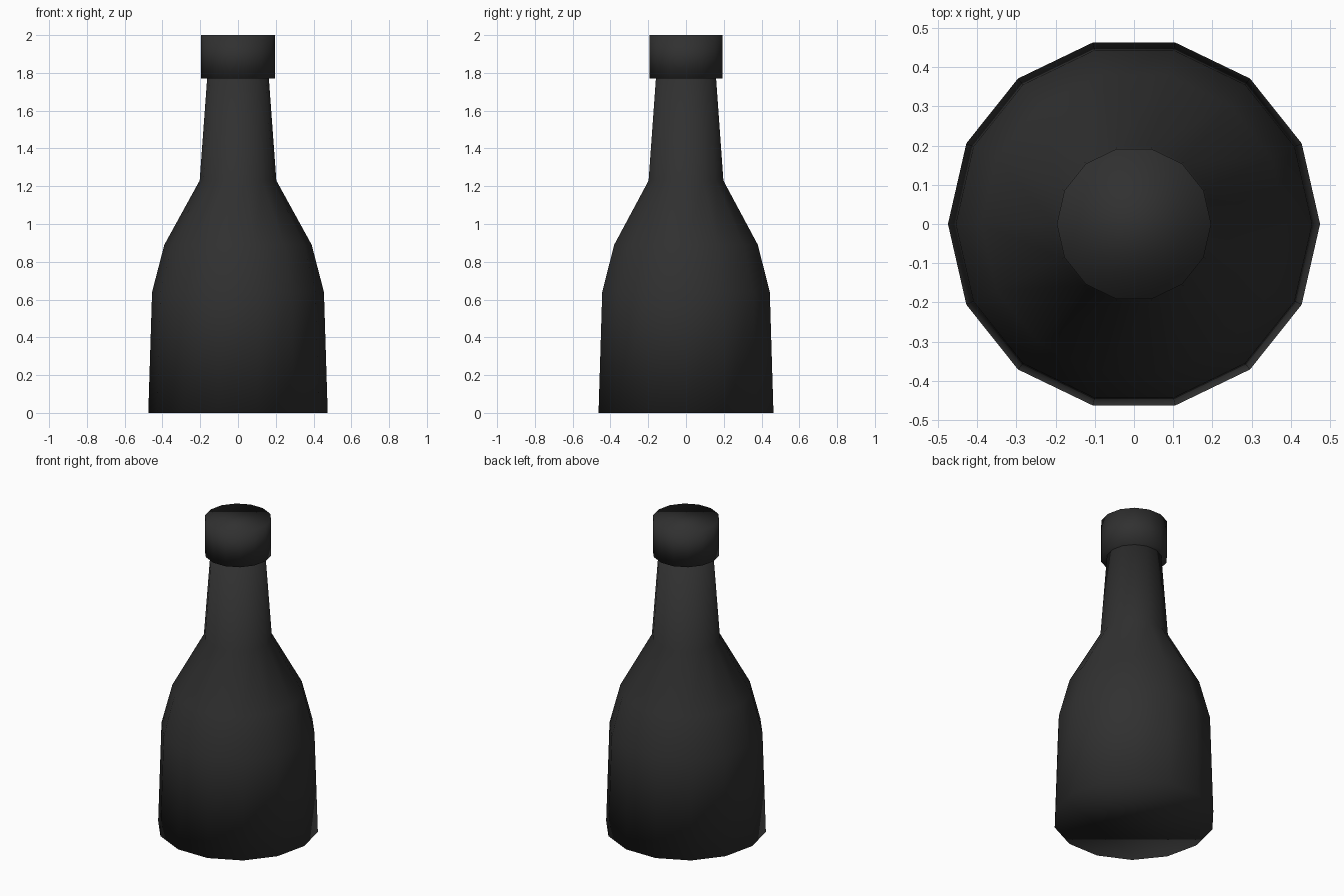
import bpy
import math

SIDES = 14

cube = bpy.data.objects.get("Cube")
if cube:
    bpy.data.objects.remove(cube, do_unlink=True)

# Single dark colour
color = (0.03, 0.03, 0.03, 1.0)
dark = bpy.data.materials.new("charcoal_black")
dark.use_nodes = True
dark.diffuse_color = color
shader = next(n for n in dark.node_tree.nodes if n.type == 'BSDF_PRINCIPLED')
shader.inputs["Base Color"].default_value = color


def lathe(name, profile):
    """Closed solid of revolution from (radius, height) pairs, bottom to top."""
    verts = [(r * math.cos(2 * math.pi * i / SIDES),
              r * math.sin(2 * math.pi * i / SIDES), z)
             for r, z in profile for i in range(SIDES)]
    faces = []
    for ring in range(len(profile) - 1):
        low, high = ring * SIDES, (ring + 1) * SIDES
        for i in range(SIDES):
            j = (i + 1) % SIDES
            faces.append((low + i, low + j, high + j, high + i))
    last = (len(profile) - 1) * SIDES
    faces.append(tuple(reversed(range(SIDES))))
    faces.append(tuple(range(last, last + SIDES)))
    mesh = bpy.data.meshes.new(name)
    mesh.from_pydata(verts, [], faces)
    mesh.materials.append(dark)
    mesh.shade_smooth()
    obj = bpy.data.objects.new(name, mesh)
    bpy.context.collection.objects.link(obj)
    return obj


# Bottle body with shoulder and tapered neck
lathe("bottle_body", [(0.475, 0), (0.455, 0.64), (0.39, 0.89),
                      (0.203, 1.23), (0.162, 1.79)])

# Cap over the neck
lathe("bottle_cap", [(0.197, 1.77), (0.197, 2.0)])
